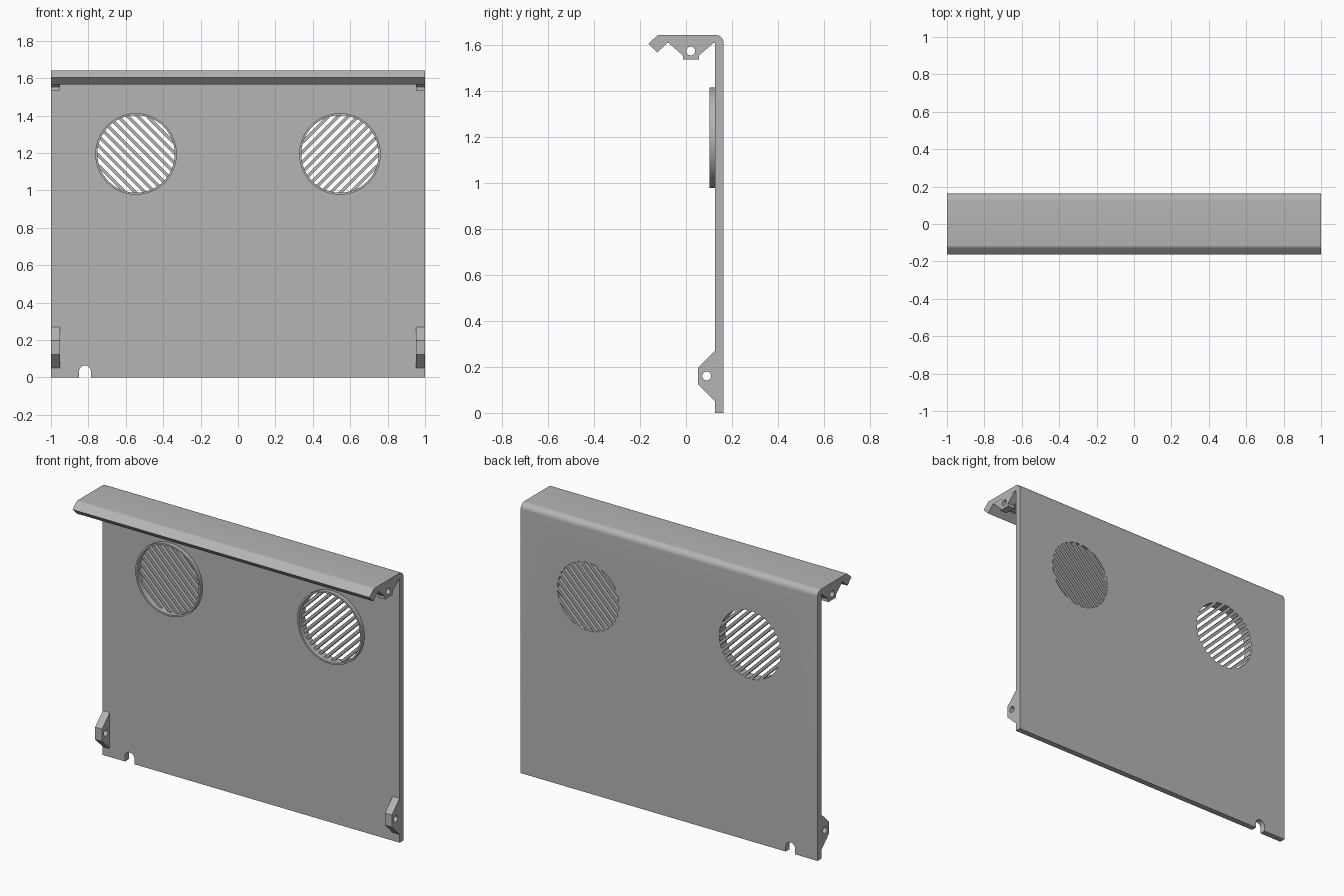
import bpy, bmesh, math
from mathutils import Matrix, Vector

cube = bpy.data.objects.get("Cube")
if cube:
    bpy.data.objects.remove(cube, do_unlink=True)

grey = bpy.data.materials.new("plain grey")
grey.use_nodes = True
grey.diffuse_color = (0.46, 0.46, 0.46, 1)
grey.node_tree.nodes["Principled BSDF"].inputs["Base Color"].default_value = (0.46, 0.46, 0.46, 1)


def prism(name, pts, axis, start, end):
    """Extrude a 2D outline: (y, z) points along x, or (x, z) points along y."""
    bm = bmesh.new()
    place = (lambda a, b: (start, a, b)) if axis == "x" else (lambda a, b: (a, start, b))
    face = bm.faces.new([bm.verts.new(place(a, b)) for a, b in pts])
    new = bmesh.ops.extrude_face_region(bm, geom=[face])["geom"]
    step = Vector((end - start, 0, 0) if axis == "x" else (0, end - start, 0))
    bmesh.ops.translate(bm, vec=step, verts=[v for v in new if isinstance(v, bmesh.types.BMVert)])
    bmesh.ops.recalc_face_normals(bm, faces=bm.faces)
    mesh = bpy.data.meshes.new(name)
    bm.to_mesh(mesh)
    bm.free()
    mesh.materials.append(grey)
    obj = bpy.data.objects.new(name, mesh)
    bpy.context.collection.objects.link(obj)
    return obj


def activate(obj):
    bpy.ops.object.select_all(action="DESELECT")
    obj.select_set(True)
    bpy.context.view_layer.objects.active = obj


def cut(obj, cutter):
    cutter.hide_render = True
    mod = obj.modifiers.new("cut", "BOOLEAN")
    mod.operation, mod.solver, mod.object = "DIFFERENCE", "EXACT", cutter
    activate(obj)
    bpy.ops.object.modifier_apply(modifier=mod.name)
    bpy.data.objects.remove(cutter, do_unlink=True)


def arc(cx, cz, r, a0, a1, n):
    steps = [math.radians(a0 + (a1 - a0) * i / n) for i in range(n + 1)]
    return [(cx + r * math.cos(a), cz + r * math.sin(a)) for a in steps]


def circle(cx, cz, r, n=64):
    return arc(cx, cz, r, 0, 360, n)[:-1]


def smooth(obj):
    activate(obj)
    bpy.ops.object.shade_smooth_by_angle(angle=math.radians(30))


BACK, FRONT, TOP, UNDER = 0.163, 0.127, 1.642, 1.607
VENT_X, VENT_Z, VENT_R = 0.545, 1.195, 0.207

# Folded panel: upright sheet, rounded top bend, roof and hooked front lip
outline = [(FRONT, 0), (BACK, 0)]
outline += arc(BACK - 0.036, TOP - 0.036, 0.036, 0, 90, 10)
outline += arc(-0.112, TOP - 0.025, 0.025, 90, 135, 5)
outline += [(-0.163, 1.604), (-0.125, 1.566), (-0.08, UNDER), (FRONT, UNDER)]
panel = prism("panel", outline, "x", -1, 1)

# Cable notch in the bottom edge
notch = [(-0.85, -0.1)] + arc(-0.818, 0.032, 0.032, 180, 0, 16) + [(-0.786, -0.1)]
cut(panel, prism("notch_cutter", notch, "y", 0, 0.3))

for side, sign in (("left", 1), ("right", -1)):
    x = sign * VENT_X
    # Round vent opening
    cut(panel, prism("vent_cutter", circle(x, VENT_Z, VENT_R), "y", 0.05, 0.3))

    # Raised rim around the vent
    rim = prism(side + "_vent_rim", circle(x, VENT_Z, 0.218), "y", 0.102, FRONT + 0.001)
    cut(rim, prism("rim_cutter", circle(x, VENT_Z, VENT_R), "y", 0.05, 0.3))
    smooth(rim)

    # Diagonal grille slats, mirrored between the two vents
    turn = Matrix.Translation((x, 0, VENT_Z)) @ Matrix.Rotation(-sign * math.pi / 4, 4, "Y")
    for i in range(-5, 6):
        d = i * 0.037
        half = math.sqrt(VENT_R ** 2 - d ** 2) + 0.004
        w = 0.0085
        box = [(-half, d - w), (half, d - w), (half, d + w), (-half, d + w)]
        slat = prism(f"{side}_slat_{i + 6}", box, "y", FRONT + 0.0005, BACK - 0.0005)
        slat.data.transform(turn)

    # Mounting brackets with screw holes at the top and bottom corners
    upper = [(-0.078, UNDER + 0.002), (-0.014, 1.553), (-0.014, 1.535),
             (0.057, 1.535), (0.057, 1.553), (FRONT + 0.002, 1.615)]
    lower = [(FRONT + 0.002, 0.272), (0.053, 0.197), (0.053, 0.123), (FRONT + 0.002, 0.048)]
    for name, pts, hole in (("upper", upper, (0.021, 1.572)), ("lower", lower, (0.09, 0.16))):
        bracket = prism(f"{side}_{name}_bracket", pts, "x", sign * 0.953, sign * 0.9995)
        cut(bracket, prism("hole_cutter", circle(*hole, 0.019, 32), "x", sign * 0.9, sign * 1.1))
        smooth(bracket)

smooth(panel)
